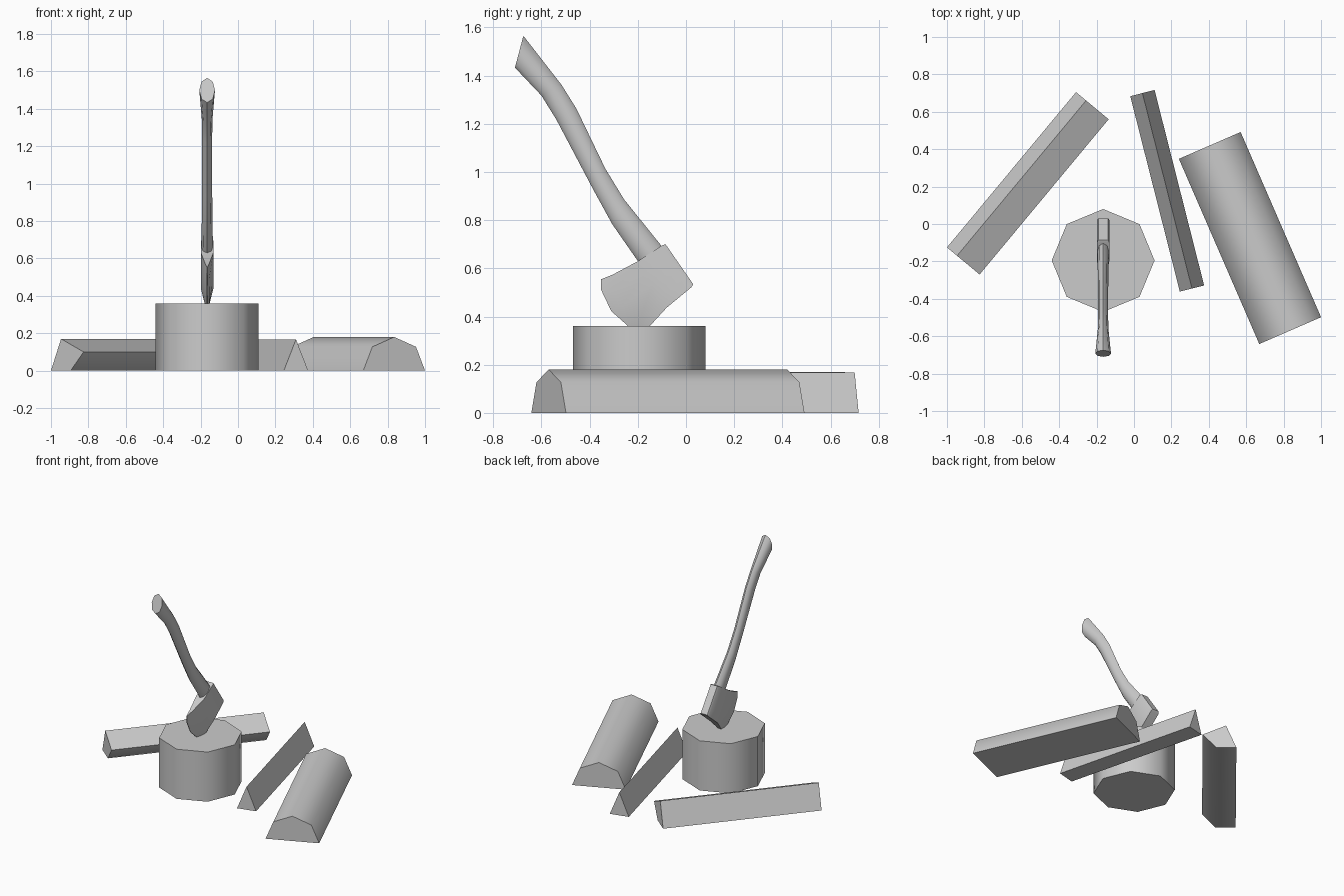
import bpy
import math
from mathutils import Vector

cube = bpy.data.objects.get("Cube")
if cube:
    bpy.data.objects.remove(cube, do_unlink=True)

grey = bpy.data.materials.new("plain grey")
grey.use_nodes = True
colour = (0.6, 0.6, 0.6, 1)
grey.diffuse_color = colour
grey.node_tree.nodes["Principled BSDF"].inputs["Base Color"].default_value = colour


def loft(name, rings, angle=50):
    """Skin a row of closed rings and cap both ends."""
    n = len(rings[0])
    verts = [p for ring in rings for p in ring]
    faces = [list(range(n)), list(range(len(verts) - n, len(verts)))]
    for r in range(len(rings) - 1):
        for i in range(n):
            j = (i + 1) % n
            faces.append([r * n + i, r * n + j, (r + 1) * n + j, (r + 1) * n + i])
    mesh = bpy.data.meshes.new(name)
    mesh.from_pydata(verts, [], faces)
    obj = bpy.data.objects.new(name, mesh)
    bpy.context.collection.objects.link(obj)
    mesh.materials.append(grey)
    bpy.ops.object.select_all(action='DESELECT')
    obj.select_set(True)
    bpy.context.view_layer.objects.active = obj
    bpy.ops.object.mode_set(mode='EDIT')
    bpy.ops.mesh.select_all(action='SELECT')
    bpy.ops.mesh.remove_doubles(threshold=0.0001)
    bpy.ops.mesh.normals_make_consistent(inside=False)
    bpy.ops.object.mode_set(mode='OBJECT')
    bpy.ops.object.shade_smooth_by_angle(angle=math.radians(angle))
    return obj


def log(name, section, front, back):
    """Extrude a (side, height) section along the ground from front to back."""
    a, b = Vector((*front, 0)), Vector((*back, 0))
    d = (b - a).normalized()
    side = Vector((d.y, -d.x, 0))
    loft(name, [[p + side * u + Vector((0, 0, z)) for u, z in section] for p in (a, b)])


# Chopping block
block = [(-0.165 + 0.275 * math.cos(i * math.pi / 4),
          -0.195 + 0.275 * math.sin(i * math.pi / 4)) for i in range(8)]
loft("chopping_block", [[(x, y, z) for x, y in block] for z in (0, 0.36)])

# Split logs
half_round = [(0.18 * math.cos(i * math.pi / 4), 0.18 * math.sin(i * math.pi / 4))
              for i in range(5)]
log("half_log", half_round, (0.835, -0.57), (0.405, 0.42))
log("wedge_log", [(-0.067, 0), (0.067, 0), (0, 0.167)], (0.31, -0.345), (0.045, 0.70))
log("quarter_log", [(0, 0), (0.137, 0), (0.227, 0.10), (0.07, 0.17)],
    (-1.0, -0.125), (-0.31, 0.705))

# Axe handle: back edge, front edge, half thickness of each ring
AXE_X = -0.165
handle = [
    ((-0.675, 1.565), (-0.710, 1.433), 0.042),
    ((-0.517, 1.362), (-0.600, 1.317), 0.028),
    ((-0.455, 1.263), (-0.538, 1.217), 0.027),
    ((-0.335, 1.014), (-0.385, 0.927), 0.027),
    ((-0.257, 0.886), (-0.306, 0.783), 0.028),
    ((-0.104, 0.696), (-0.199, 0.629), 0.031),
    ((-0.080, 0.640), (-0.160, 0.590), 0.028),
]
rings = []
for back, front, half in handle:
    b, f = Vector(back), Vector(front)
    mid, arm = (b + f) / 2, (b - f) / 2
    ring = []
    for i in range(8):
        t = i * math.pi / 4
        p = mid + arm * math.cos(t)
        ring.append((AXE_X + half * math.sin(t), p.x, p.y))
    rings.append(ring)
loft("axe_handle", rings)


# Axe head: side outlines from cutting edge to poll, each with a half thickness
def line(p, q):
    return [Vector(p).lerp(Vector(q), i / 4) for i in range(5)]


stations = [
    ([(-0.352, 0.555), (-0.352, 0.51), (-0.31, 0.422), (-0.24, 0.36), (-0.18, 0.33)], 0.002),
    ([(-0.302, 0.575), (-0.306, 0.50), (-0.273, 0.439), (-0.20, 0.36), (-0.155, 0.355)], 0.012),
    (line((-0.199, 0.63), (-0.08, 0.437)), 0.033),
    (line((-0.10, 0.695), (0.022, 0.521)), 0.033),
    (line((-0.085, 0.70), (0.03, 0.534)), 0.026),
]
rings = []
for pts, half in stations:
    rings.append([(AXE_X - half, y, z) for y, z in pts] +
                 [(AXE_X + half, y, z) for y, z in reversed(pts)])
loft("axe_head", rings, 30)
